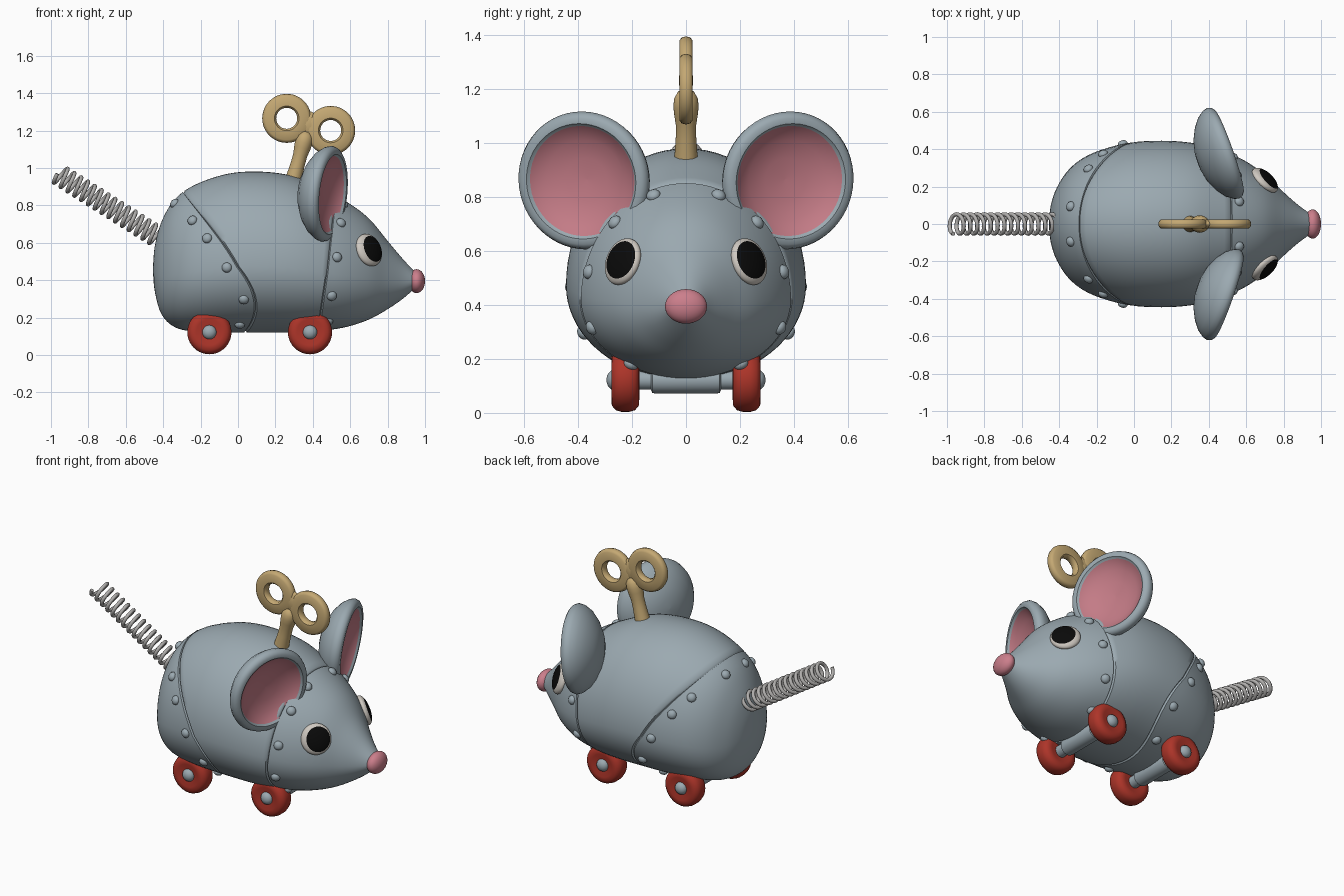
import bpy, bmesh, math
from mathutils import Vector, Matrix

if "Cube" in bpy.data.objects:
    bpy.data.objects.remove(bpy.data.objects["Cube"])


def material(name, r, g, b):
    m = bpy.data.materials.new(name)
    m.use_nodes = True
    m.diffuse_color = (r, g, b, 1)
    m.node_tree.nodes["Principled BSDF"].inputs["Base Color"].default_value = (r, g, b, 1)
    return m


GREY = material("blue_grey", .33, .40, .44)
PINK = material("ear_pink", .55, .20, .24)
NOSE = material("nose_pink", .60, .21, .26)
GOLD = material("key_gold", .55, .39, .17)
RED = material("wheel_red", .42, .035, .022)
STEEL = material("spring_steel", .44, .43, .42)
WHITE = material("eye_white", .62, .58, .53)
BLACK = material("pupil_black", .003, .003, .003)


def finish(name, bm, mats, matrix=Matrix()):
    bmesh.ops.remove_doubles(bm, verts=bm.verts, dist=1e-6)
    bmesh.ops.recalc_face_normals(bm, faces=bm.faces)
    mesh = bpy.data.meshes.new(name)
    bm.to_mesh(mesh)
    bm.free()
    mesh.transform(matrix)
    for m in mats:
        mesh.materials.append(m)
    ob = bpy.data.objects.new(name, mesh)
    bpy.context.collection.objects.link(ob)
    bpy.ops.object.select_all(action='DESELECT')
    ob.select_set(True)
    bpy.context.view_layer.objects.active = ob
    bpy.ops.object.shade_smooth_by_angle(angle=math.radians(45))
    return ob


def skin(bm, rings, cap=False, band=lambda i: 0):
    """Join closed rings of points; band gives the material of each strip."""
    rows = [[bm.verts.new(p) for p in ring] for ring in rings]
    n = len(rows[0])
    for i in range(len(rows) - 1):
        for k in range(n):
            q = (k + 1) % n
            f = bm.faces.new((rows[i][k], rows[i][q], rows[i + 1][q], rows[i + 1][k]))
            f.material_index = band(i)
    if cap:
        bm.faces.new(rows[0])
        bm.faces.new(rows[-1])


def lathe(name, profile, mats, matrix, n=40, closed=False, band=lambda i: 0):
    """Spin (radius, height) points around local z."""
    pts = profile + profile[:1] if closed else profile
    rings = [[(max(r, 1e-5) * math.cos(2 * math.pi * k / n),
               max(r, 1e-5) * math.sin(2 * math.pi * k / n), h) for k in range(n)]
             for r, h in pts]
    bm = bmesh.new()
    skin(bm, rings, not closed, band)
    return finish(name, bm, mats, matrix)


def ball(name, mat, radii, matrix, seg=24):
    bm = bmesh.new()
    bmesh.ops.create_uvsphere(bm, u_segments=seg, v_segments=seg // 2, radius=1)
    return finish(name, bm, [mat], matrix @ Matrix.Diagonal((*radii, 1)))


def frame(pos, normal):
    """Matrix at pos with local z along normal and local y near up."""
    z = Vector(normal).normalized()
    up = Vector((0, 0, 1)) if abs(z.z) < .98 else Vector((1, 0, 0))
    y = (up - z * up.dot(z)).normalized()
    return Matrix.Translation(pos) @ Matrix((y.cross(z), y, z)).transposed().to_4x4()


# Body sections: x, bottom, top, half width
SECTIONS = [(-.455, .45, .46, .005), (-.445, .34, .58, .10), (-.41, .22, .71, .20),
            (-.34, .15, .83, .30), (-.23, .125, .91, .375), (-.05, .12, .97, .43),
            (.13, .12, .98, .445), (.30, .12, .955, .435), (.45, .13, .89, .40),
            (.58, .15, .82, .345), (.70, .19, .73, .265), (.80, .245, .61, .17),
            (.88, .30, .515, .10), (.95, .36, .44, .05)]
LAST = len(SECTIONS) - 1


def section(s):
    """Smooth blend of neighbouring sections."""
    i = min(max(int(s), 0), LAST - 1)
    t = s - i
    a, b, c, d = (SECTIONS[min(max(i + k, 0), LAST)] for k in (-1, 0, 1, 2))
    return [q + .5 * t * (r - p + t * (2 * p - 5 * q + 4 * r - w + t * (3 * (q - r) + w - p)))
            for p, q, r, w in zip(a, b, c, d)]


def station(x):
    lo, hi = 0, LAST
    for _ in range(30):
        mid = (lo + hi) / 2
        lo, hi = (mid, hi) if section(mid)[0] < x else (lo, mid)
    return lo


def surf(s, ang, inset=0):
    x, bot, top, w = section(s)
    mid = bot + .41 * (top - bot)
    c = math.cos(ang)
    half = top - mid if c > 0 else mid - bot
    return Vector((x, (w - inset) * math.sin(ang), mid + (half - inset) * c))


def on_body(x, ang):
    """Matrix on the body surface, facing outward."""
    s, e = station(x), .01
    p = surf(s, ang)
    n = (surf(s, ang + e) - p).cross(surf(s + e, ang) - p)
    if n.dot(p - Vector((.1, 0, .45))) < 0:
        n = -n
    return frame(p, n)


def rear_seam(c):
    return -.27 * c - .125 * c * c + .105 * c ** 3


def head_seam(c):
    return .475 + .045 * c


# Three body shells meeting in shallow grooves
def shell(name, start, end, steps=22, n=72):
    columns = []
    for k in range(n):
        ang = 2 * math.pi * k / n
        a = station(start(math.cos(ang))) if start else 0
        b = station(end(math.cos(ang))) if end else LAST
        col = [surf(a, ang, .010 if start else 0)]
        lo, hi = a + .045, b - .045
        col += [surf(lo + (hi - lo) * j / steps, ang) for j in range(steps + 1)]
        col.append(surf(b, ang, .010 if end else 0))
        columns.append(col)
    bm = bmesh.new()
    skin(bm, list(zip(*columns)), True)
    finish(name, bm, [GREY])


shell("rear_shell", None, rear_seam)
shell("middle_shell", rear_seam, head_seam)
shell("head_shell", head_seam, None)

SIDES = (("left", 1), ("right", -1))

# Rivets along both seams
for side, s in SIDES:
    for label, seam, gap, heights in (("rear", rear_seam, -.06, (.95, .60, .35, 0, -.5, -.88)),
                                      ("head", head_seam, .045, (.94, .68, .22, -.4, -.85))):
        for i, c in enumerate(heights):
            ball(f"{side}_{label}_rivet_{i + 1}", GREY, (.027, .027, .02),
                 on_body(seam(c) + gap, s * math.acos(c)), 16)

# Ears, eyes
EAR = [(0, -.055), (.08, -.05), (.15, -.033), (.205, 0), (.215, .012), (.235, .012),
       (.25, 0), (.257, -.02), (.25, -.045), (.225, -.08), (.18, -.115), (.12, -.145),
       (.06, -.16), (0, -.164)]
for side, s in SIDES:
    lathe(side + "_ear", EAR, [GREY, PINK], frame((.495, s * .385, .86), (.94, s * .33, -.1)),
          56, band=lambda i: 1 if i < 3 else 0)
    arcs = [math.radians(3 * i) for i in range(61)]
    tilt = Matrix.Rotation(-s * math.radians(11), 4, 'Y')
    lathe(side + "_eye", [(math.sin(a), math.cos(a)) for a in arcs], [WHITE, BLACK],
          on_body(.70, s * math.acos(.47)) @ Matrix.Diagonal((.086, .09, .036, 1)) @ tilt,
          48, band=lambda i: 1 if i < 18 else 0)

ball("nose", NOSE, (.045, .078, .064), Matrix.Translation((.955, 0, .395)), 32)

# Wheels, hubs and axles
TYRE = [(.03, -.04), (.07, -.052), (.095, -.05), (.112, -.036), (.118, -.015),
        (.118, .015), (.112, .036), (.095, .05), (.07, .052), (.03, .04)]
for label, x in (("rear", -.153), ("front", .385)):
    centre = Vector((x, 0, .122))
    along = frame(centre, (0, 1, 0))
    lathe(label + "_axle", [(.036, -.2), (.036, -.13), (.048, -.125), (.05, -.115),
                            (.05, .115), (.048, .125), (.036, .13), (.036, .2)],
          [GREY], along, 28)
    for side, s in SIDES:
        at = frame(centre + Vector((0, s * .225, 0)), (0, s, 0))
        lathe(f"{side}_{label}_wheel", TYRE, [RED], at)
        ball(f"{side}_{label}_hub", GREY, (.038, .038, .03),
             at @ Matrix.Translation((0, 0, .04)))

# Wind-up key: two ring lobes, a web and a flared shaft
key_mid = Vector((.378, 0, 1.233))
lobe_dir = Vector((.964, 0, -.266))
RING = [(.056, -.014), (.066, -.025), (.115, -.025), (.127, -.016),
        (.131, 0), (.127, .016), (.115, .025), (.066, .025), (.056, .014)]
for label, s in (("rear", -1), ("front", 1)):
    lathe(label + "_key_lobe", RING, [GOLD], frame(key_mid + lobe_dir * .122 * s, (0, 1, 0)),
          48, closed=True)
ball("key_web", GOLD, (.06, .07, .026), frame(key_mid, (0, 1, 0)))
lathe("key_shaft", [(.046, -.34), (.042, -.28), (.038, -.22), (.038, -.17), (.044, -.13),
                    (.047, -.10), (.044, -.07), (.03, -.045), (0, -.035)],
      [GOLD], frame(key_mid, (.266, 0, .964)), 28)

# Coil spring tail
tail_start, tail_end = Vector((-.42, 0, .625)), Vector((-.966, 0, .97))
axis = frame(tail_start, tail_end - tail_start)
length, turns, per_turn = (tail_end - tail_start).length, 15, 28
curve = bpy.data.curves.new("tail_spring", 'CURVE')
curve.dimensions = '3D'
curve.bevel_depth = .011
curve.bevel_resolution = 2
curve.use_fill_caps = True
count = turns * per_turn + 1
line = curve.splines.new('POLY')
line.points.add(count - 1)
for i, point in enumerate(line.points):
    a = 2 * math.pi * i / per_turn
    p = axis @ Vector((.052 * math.cos(a), .052 * math.sin(a), length * i / (count - 1)))
    point.co = (*p, 1)
line.use_smooth = True
curve.materials.append(STEEL)
bpy.context.collection.objects.link(bpy.data.objects.new("tail_spring", curve))
